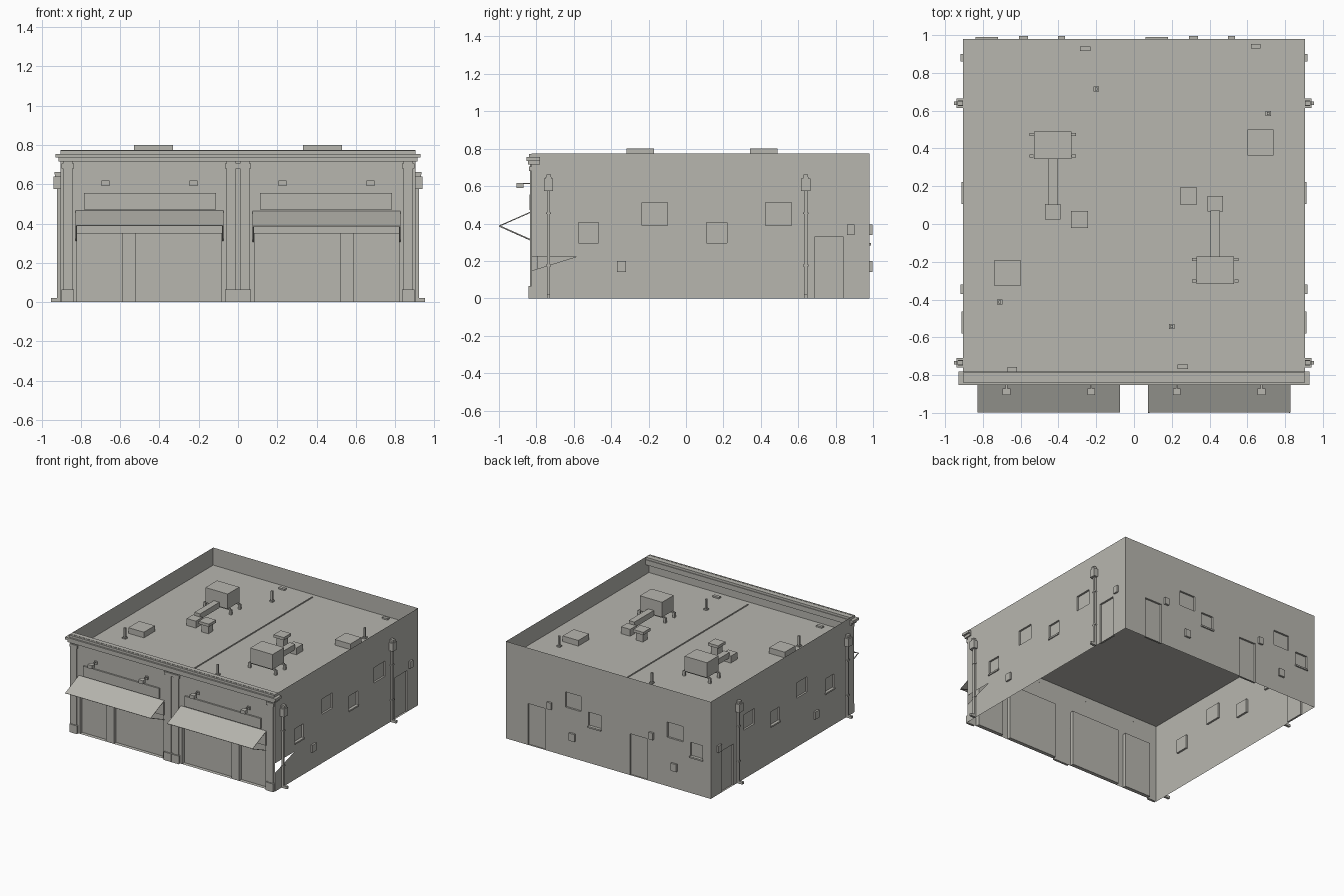
import bpy, bmesh, math
from mathutils import Vector

if "Cube" in bpy.data.objects:
    bpy.data.objects.remove(bpy.data.objects["Cube"])

GREY = (0.475, 0.467, 0.43, 1)
stone = bpy.data.materials.new("warm_grey")
stone.use_nodes = True
stone.diffuse_color = GREY
stone.node_tree.nodes["Principled BSDF"].inputs["Base Color"].default_value = GREY

W, FRONT, BACK, TOP, ROOF = 0.905, -0.825, 0.98, 0.775, 0.635


def finish(name, bm):
    mesh = bpy.data.meshes.new(name)
    bm.to_mesh(mesh)
    bm.free()
    mesh.materials.append(stone)
    obj = bpy.data.objects.new(name, mesh)
    bpy.context.collection.objects.link(obj)
    return obj


def boxes(name, specs):
    """One object from boxes given as (x0, x1, y0, y1, z0, z1)."""
    bm = bmesh.new()
    for x0, x1, y0, y1, z0, z1 in specs:
        verts = bmesh.ops.create_cube(bm, size=1)["verts"]
        for v in verts:
            v.co = ((x0 + x1) / 2 + v.co.x * abs(x1 - x0),
                    (y0 + y1) / 2 + v.co.y * abs(y1 - y0),
                    (z0 + z1) / 2 + v.co.z * abs(z1 - z0))
    return finish(name, bm)


def block(x, y, w, d, z0, z1):
    return (x - w / 2, x + w / 2, y - d / 2, y + d / 2, z0, z1)


def sink(bm, faces, shift):
    """Push faces along a vector, leaving walls around an open recess."""
    new = bmesh.ops.extrude_face_region(bm, geom=faces)["geom"]
    bmesh.ops.translate(bm, vec=shift,
                        verts=[g for g in new if isinstance(g, bmesh.types.BMVert)])
    bmesh.ops.delete(bm, geom=[f for f in faces if f.is_valid], context="FACES")


def wall(name, place, ends, openings, depth, gap=False):
    """Wall sheet with recessed openings (u0, u1, z0, z1)."""
    bm = bmesh.new()
    us = sorted({*ends, *(u for o in openings for u in o[:2])})
    zs = sorted({0, TOP, *(z for o in openings for z in o[2:])})
    rows = [[bm.verts.new(place(u, 0, z)) for u in us] for z in zs]
    sunk = []
    for j in range(len(zs) - 1):
        for i in range(len(us) - 1):
            f = bm.faces.new((rows[j][i], rows[j][i + 1],
                              rows[j + 1][i + 1], rows[j + 1][i]))
            u, z = (us[i] + us[i + 1]) / 2, (zs[j] + zs[j + 1]) / 2
            if any(o[0] < u < o[1] and o[2] < z < o[3] for o in openings):
                sunk.append(f)
    out = Vector(place(0, 1, 0)) - Vector(place(0, 0, 0))
    sink(bm, sunk, out * -depth)
    if gap:  # wedge-shaped gap beside the front corner
        tip = Vector((W, -0.58, 0.225))
        cuts = ((tip, (0, -0.075, 0.24)), (tip, (0, 0, 1)))
        for co, no in cuts:
            bmesh.ops.bisect_plane(bm, geom=bm.verts[:] + bm.edges[:] + bm.faces[:],
                                   plane_co=co, plane_no=no)
        gone = [f for f in bm.faces
                if (f.calc_center_median() - tip).dot(Vector(cuts[0][1])) > 0
                and f.calc_center_median().z < tip.z
                and f.calc_center_median().y < tip.y]
        bmesh.ops.delete(bm, geom=gone, context="FACES")
    # turn the sheet so that it faces outwards
    bmesh.ops.recalc_face_normals(bm, faces=bm.faces[:])
    bm.normal_update()
    if sum(f.normal.dot(out) * f.calc_area() for f in bm.faces) < 0:
        bmesh.ops.reverse_faces(bm, faces=bm.faces[:])
    return finish(name, bm)


def wall_boxes(name, place, specs):
    """Boxes fixed on a wall, given as (u0, u1, depth, z0, z1)."""
    out = []
    for u0, u1, d, z0, z1 in specs:
        a, b = place(u0, 0, z0), place(u1, d, z1)
        out.append((a[0], b[0], a[1], b[1], z0, z1))
    return boxes(name, out)


# Heights shared by the side and back walls
HIGH, LOW, DOOR = (0.39, 0.512), (0.295, 0.405), (0, 0.33)
SILL, VENT, METER = (0.283, 0.295), (0.14, 0.2), (0.34, 0.395)

# Side walls with windows, door, sills, vents and downpipes
for s, side in ((1, "left"), (-1, "right")):
    def place(u, d, z, s=s):
        return (s * (W + d), u, z)
    wins = [(-0.235, -0.1, *HIGH), (0.425, 0.565, *HIGH),
            (-0.575, -0.467, *LOW), (0.11, 0.22, *LOW), (0.69, 0.84, *DOOR)]
    wall(side + "_wall", place, (FRONT, BACK), wins, 0.015, gap=(s > 0))
    wall_boxes(side + "_sills", place,
               [(u, u + 0.118, 0.008, *SILL) for u in (-0.58, 0.105)])
    wall_boxes(side + "_vents", place,
               [(-0.37, -0.32, 0.014, *VENT), (0.86, 0.9, 0.014, *METER)])
    for n, y in (("front", -0.735), ("back", 0.64)):
        wall_boxes(f"{side}_{n}_downpipe", place, [
            (y - 0.009, y + 0.009, 0.016, 0, 0.58),
            (y - 0.009, y + 0.009, 0.048, 0, 0.02),
            (y - 0.025, y + 0.025, 0.034, 0.575, 0.64),
            (y - 0.015, y + 0.015, 0.028, 0.64, 0.65),
            (y - 0.012, y + 0.012, 0.03, 0.65, 0.662),
            (y - 0.014, y + 0.014, 0.018, 0.17, 0.18),
            (y - 0.014, y + 0.014, 0.018, 0.45, 0.46)])


# Back wall, two identical bays
def back_place(u, d, z):
    return (u, BACK + d, z)


bays = (0, -0.9)
wall("back_wall", back_place, (-W, W),
     [o for b in bays for o in ((b + 0.24, b + 0.38, *HIGH),
                                (b + 0.067, b + 0.175, *LOW),
                                (b + 0.56, b + 0.71, *DOOR))], 0.015)
wall_boxes("back_sills", back_place,
           [(b + 0.062, b + 0.18, 0.01, *SILL) for b in bays])
wall_boxes("back_vents", back_place,
           [v for b in bays for v in ((b + 0.29, b + 0.34, 0.016, *VENT),
                                      (b + 0.497, b + 0.534, 0.016, *METER))])


# Front wall with recessed shop fronts either side of a post
def front_place(u, d, z):
    return (u, FRONT - d, z)


wall("front_wall", front_place, (-W, W),
     [(-0.82, -0.587, 0, 0.45), (-0.52, -0.083, 0, 0.45),
      (0.083, 0.52, 0, 0.45), (0.587, 0.82, 0, 0.45)], 0.03)

# Cornice bands
boxes("cornice", [(-0.915, 0.915, -0.845, -0.78, 0.715, 0.735),
                  (-0.93, 0.93, -0.853, -0.78, 0.735, 0.755),
                  (-W, W, -0.84, -0.785, 0.755, TOP - 0.002)])

# Pilasters with base and capital
pilasters = []
for x in (-0.867, -0.034, 0.034, 0.867):
    for half, d, z0, z1 in ((0.033, 0.018, 0, 0.065), (0.024, 0.008, 0.065, 0.715),
                            (0.033, 0.015, 0.68, 0.705)):
        pilasters.append((x - half, x + half, FRONT - d, FRONT, z0, z1))
boxes("pilasters", pilasters)

# Sign boards, lintels, awnings and lamps in each shop bay
TIP = (-0.998, 0.387)
for s, side in ((1, "left"), (-1, "right")):
    boxes(side + "_sign_board", [(s * 0.112, s * 0.785, -0.837, FRONT, 0.472, 0.555)])
    boxes(side + "_lintel", [(s * 0.073, s * 0.828, -0.833, FRONT, 0.349, 0.455)])
    bm = bmesh.new()
    a, b = ([bm.verts.new((s * x, *p)) for p in ((FRONT, 0.463), TIP)]
            for x in (0.073, 0.828))
    bm.faces.new((a[0], a[1], b[1], b[0]))
    awning = finish(side + "_awning", bm)
    awning.modifiers.new("cloth", "SOLIDIFY").thickness = 0.003
    # side struts from the awning tip back to the wall
    bm = bmesh.new()
    for x in (0.074, 0.82):
        ring = [(TIP, 0), (TIP, 0.007), ((FRONT, 0.31), 0.007), ((FRONT, 0.31), 0)]
        bm.faces.new([bm.verts.new((s * (x + w), *p)) for p, w in ring])
    struts = finish(side + "_awning_struts", bm)
    struts.modifiers.new("bar", "SOLIDIFY").thickness = 0.004
    for n, x in (("inner", 0.226), ("outer", 0.675)):
        boxes(f"{side}_{n}_lamp", [
            block(s * x, -0.888, 0.04, 0.036, 0.59, 0.618),
            block(s * x, -0.858, 0.008, 0.07, 0.612, 0.618),
            block(s * x, -0.829, 0.024, 0.01, 0.595, 0.62)])

# Parapet and sunken flat roof
bm = bmesh.new()
deck = bm.faces.new([bm.verts.new(c) for c in ((-W, FRONT, TOP), (W, FRONT, TOP),
                                               (W, BACK, TOP), (-W, BACK, TOP))])
bmesh.ops.inset_region(bm, faces=[deck], thickness=0.04)
sink(bm, [deck], (0, 0, ROOF - TOP))
finish("parapet_and_roof", bm)
boxes("roof_joint", [(-0.004, 0.004, -0.785, 0.94, ROOF, ROOF + 0.006)])


# Roof equipment, the second half turned half a circle about the roof centre
def turned(specs, turn):
    if not turn:
        return specs
    return [(-x1, -x0, 0.172 - y1, 0.172 - y0, z0, z1) for x0, x1, y0, y1, z0, z1 in specs]


for turn, side in ((False, "right"), (True, "left")):
    legs = [block(-0.43 + i * 0.113, 0.417 + j * 0.057, 0.02, 0.016, ROOF, 0.675)
            for i in (-1, 1) for j in (-1, 1)]
    rails = [block(-0.43, 0.417 + j * 0.057, 0.226, 0.012, 0.67, 0.682) for j in (-1, 1)]
    parts = {
        "air_unit": [block(-0.43, 0.417, 0.197, 0.147, 0.68, 0.8)] + legs + rails,
        "air_duct": [(-0.455, -0.405, 0.1, 0.344, 0.67, 0.715),
                     block(-0.43, 0.065, 0.08, 0.082, ROOF, 0.69)],
        "roof_ventilator": [block(-0.288, 0.025, 0.06, 0.06, ROOF, 0.7),
                            block(-0.288, 0.025, 0.09, 0.09, 0.7, 0.722)],
        "skylight": [block(-0.67, -0.26, 0.138, 0.138, ROOF, 0.68)],
        "roof_drains": [block(-0.258, 0.928, 0.055, 0.024, ROOF, ROOF + 0.012),
                        block(-0.645, -0.77, 0.05, 0.024, ROOF, ROOF + 0.012)],
        "vent_pipes": [p for x, y in ((-0.2, 0.715), (-0.71, -0.413)) for p in (
            block(x, y, 0.014, 0.014, ROOF, 0.72), block(x, y, 0.028, 0.028, ROOF, 0.645))],
    }
    for n, specs in parts.items():
        boxes(f"{side}_{n}", turned(specs, turn))
